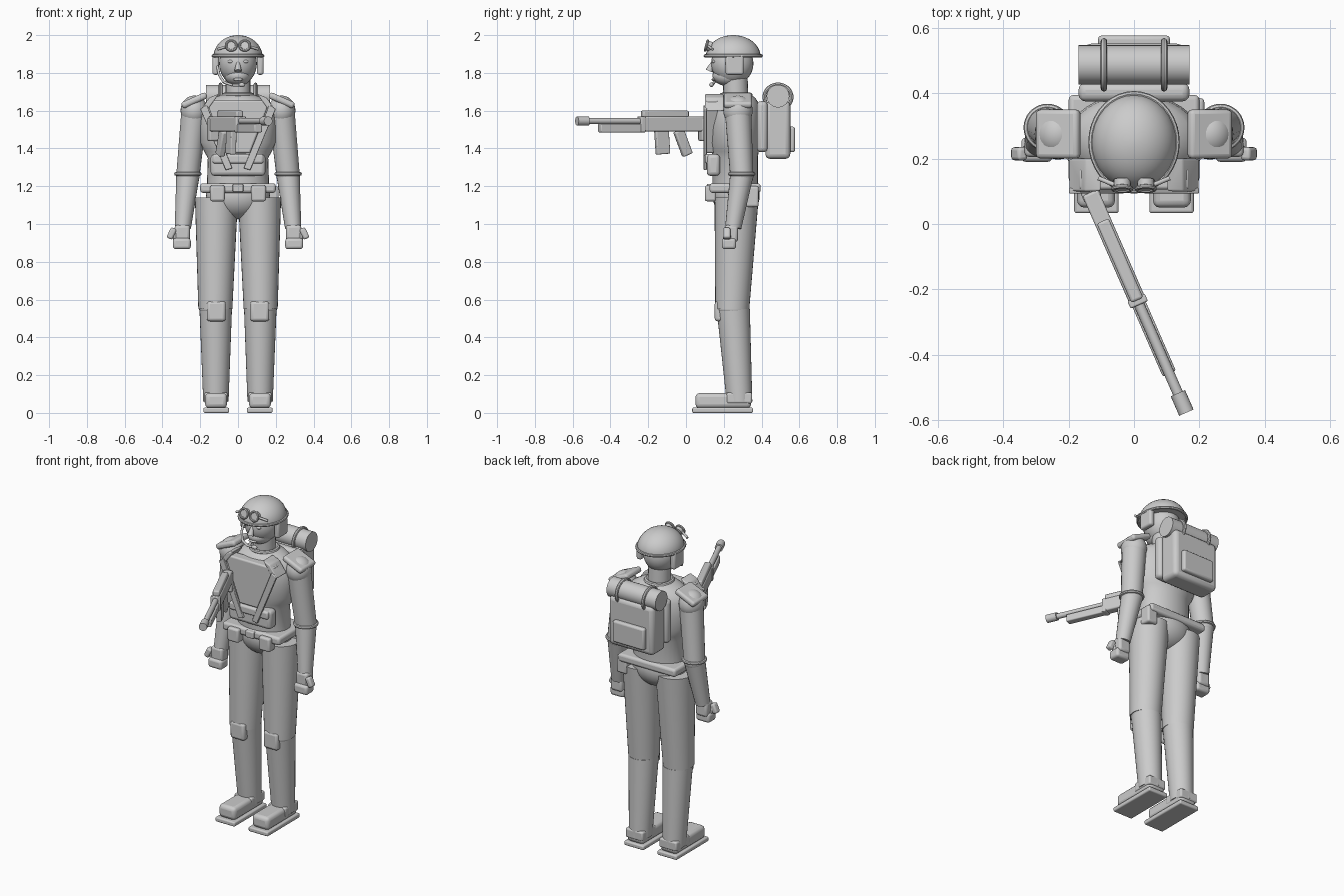
import bpy, bmesh, math
from mathutils import Vector, Matrix

if "Cube" in bpy.data.objects:
    bpy.data.objects.remove(bpy.data.objects["Cube"])

mat = bpy.data.materials.new("plain_grey")
mat.diffuse_color = (0.6, 0.6, 0.6, 1)
mat.use_nodes = True
mat.node_tree.nodes["Principled BSDF"].inputs["Base Color"].default_value = mat.diffuse_color


def finish(name, bm, bevel=0.0, loc=(0, 0, 0), rot=None, smooth=True):
    """Turn a bmesh into a named, shaded object."""
    bmesh.ops.recalc_face_normals(bm, faces=bm.faces)
    me = bpy.data.meshes.new(name)
    bm.to_mesh(me)
    bm.free()
    me.materials.append(mat)
    ob = bpy.data.objects.new(name, me)
    bpy.context.collection.objects.link(ob)
    ob.matrix_world = Matrix.Translation(loc) @ (rot or Matrix())
    if bevel:
        m = ob.modifiers.new("bevel", 'BEVEL')
        m.width, m.segments, m.limit_method = bevel, 3, 'ANGLE'
    if smooth:
        bpy.ops.object.select_all(action='DESELECT')
        ob.select_set(True)
        bpy.context.view_layer.objects.active = ob
        bpy.ops.object.shade_smooth_by_angle(angle=math.radians(40))
    return ob


def box(name, x, y, z, bevel=0.012, rot=None):
    """Rounded box from its x, y and z ranges, turned about its centre."""
    bm = bmesh.new()
    bmesh.ops.create_cube(bm, size=1)
    size = [r[1] - r[0] for r in (x, y, z)]
    bmesh.ops.scale(bm, vec=size, verts=bm.verts)
    return finish(name, bm, min(bevel, min(size) * 0.45), [sum(r) / 2 for r in (x, y, z)], rot)


def loft(name, rings, n=32, bevel=0.0):
    """Closed loft through horizontal ellipses (x, y, z, rx, ry)."""
    bm = bmesh.new()
    loops = [[bm.verts.new((x + rx * math.cos(2 * math.pi * i / n),
                            y + ry * math.sin(2 * math.pi * i / n), z)) for i in range(n)]
             for x, y, z, rx, ry in rings]
    for a, b in zip(loops, loops[1:]):
        for i in range(n):
            bm.faces.new((a[i], a[(i + 1) % n], b[(i + 1) % n], b[i]))
    bm.faces.new(loops[0][::-1])
    bm.faces.new(loops[-1])
    return finish(name, bm, bevel)


def rod(name, a, b, r1, r2=None, n=20):
    """Tapered cylinder between two points."""
    a, b = Vector(a), Vector(b)
    bm = bmesh.new()
    bmesh.ops.create_cone(bm, cap_ends=True, segments=n, radius1=r1,
                          radius2=r1 if r2 is None else r2, depth=(b - a).length)
    return finish(name, bm, 0, (a + b) / 2, (b - a).to_track_quat('Z', 'Y').to_matrix().to_4x4())


def ball(name, c, r):
    bm = bmesh.new()
    bmesh.ops.create_uvsphere(bm, u_segments=28, v_segments=16, radius=1)
    bmesh.ops.scale(bm, vec=r, verts=bm.verts)
    return finish(name, bm, 0, c)


def ring(name, c, rx, ry, t, rot=None):
    """Elliptical torus."""
    bm = bmesh.new()
    n, k = 36, 8
    vs = [[bm.verts.new(((rx + t * math.cos(q)) * math.cos(p), (ry + t * math.cos(q)) * math.sin(p),
                         t * math.sin(q))) for q in [2 * math.pi * j / k for j in range(k)]]
          for p in [2 * math.pi * i / n for i in range(n)]]
    for i in range(n):
        for j in range(k):
            i2, j2 = (i + 1) % n, (j + 1) % k
            bm.faces.new((vs[i][j], vs[i2][j], vs[i2][j2], vs[i][j2]))
    return finish(name, bm, 0, c, rot)


def prism(name, pts, y0, y1, bevel=0.006):
    """Front-facing (x, z) outline extruded along y."""
    bm = bmesh.new()
    f = bm.faces.new([bm.verts.new((x, y0, z)) for x, z in pts])
    g = bmesh.ops.extrude_face_region(bm, geom=[f])
    bmesh.ops.translate(bm, vec=(0, y1 - y0, 0), verts=[v for v in g['geom'] if isinstance(v, bmesh.types.BMVert)])
    return finish(name, bm, bevel)


def span(s, a, b):
    return tuple(sorted((s * a, s * b)))


def turn(deg, axis):
    return Matrix.Rotation(math.radians(deg), 4, axis)


# Torso, pelvis, neck
loft("torso", [(0, .26, 1.19, .165, .12), (0, .26, 1.35, .16, .12), (0, .26, 1.385, .18, .125),
               (0, .26, 1.43, .2, .135), (0, .26, 1.52, .205, .14), (0, .26, 1.6, .2, .135),
               (0, .26, 1.64, .175, .125), (0, .265, 1.67, .125, .1), (0, .265, 1.69, .07, .07)])
ball("pelvis", (0, .265, 1.15), (.17, .125, .125))
rod("neck", (0, .265, 1.65), (0, .26, 1.78), .066)
ring("collar", (0, .265, 1.682), .075, .075, .013)

# Head and face
ball("head", (0, .245, 1.85), (.1, .112, .115))
ball("jaw", (0, .225, 1.785), (.07, .085, .055))
rod("nose", (0, .122, 1.81), (0, .145, 1.865), .02, .006, 10)
ball("mouth", (0, .147, 1.765), (.028, .012, .008))
for s in (-1, 1):
    ball("eye", (s * .038, .148, 1.86), (.017, .01, .009))

# Helmet dome with brim
dome = [(0, .25, 1.885, .134, .15)]
dome += [(0, .25, 1.885 + .115 * math.sin(a), .13 * math.cos(a), .145 * math.cos(a))
         for a in [math.radians(d) for d in range(0, 90, 9)]]
loft("helmet", dome + [(0, .25, 2.0, .006, .006)])
ring("helmet_brim", (0, .25, 1.89), .131, .148, .009)
for s in (-1, 1):
    box("ear_flap", span(s, .1, .135), (.21, .305), (1.79, 1.895))
    ring("goggle_rim", (s * .036, .108, 1.945), .027, .027, .007, turn(75, 'X'))
    rod("goggle_lens", (s * .036, .135, 1.938), (s * .036, .107, 1.945), .026)
    rod("goggle_arm", (s * .06, .12, 1.94), (s * .108, .14, 1.925), .007)

# Chin strap and boom running from the ear to the mouth
path = [(-.11, .22, 1.84), (-.1, .18, 1.79), (-.075, .15, 1.75), (-.03, .135, 1.735), (.02, .135, 1.735)]
for a, b in zip(path, path[1:]):
    rod("mouth_boom", a, b, .007, n=10)
ball("boom_tip", (.02, .135, 1.737), (.018, .012, .012))

# Chest panel, crossing straps and belly pouch
prism("chest_panel", [(-.17, 1.655), (.17, 1.655), (.065, 1.375), (-.065, 1.375)], .105, .17, .01)
for s in (-1, 1):
    prism("chest_strap", [(s * .2, 1.61), (s * .165, 1.63), (s * .03, 1.295), (s * .065, 1.285)], .093, .11, .004)
    prism("shoulder_strap", [(s * .1, 1.69), (s * .15, 1.67), (s * .2, 1.6), (s * .165, 1.6)], .1, .2)
box("belly_pouch", (-.145, .145), (.11, .18), (1.255, 1.37), .02)
box("belly_pouch_flap", (-.135, .135), (.1, .15), (1.32, 1.37), .012)

# Belt with pouches
box("belt", (-.2, .2), (.125, .395), (1.165, 1.215), .015)
box("belt_buckle", (-.028, .028), (.11, .15), (1.17, 1.212), .006)
for s in (-1, 1):
    box("belt_pouch", span(s, .07, .148), (.1, .16), (1.12, 1.205))
box("hip_pouch", (.145, .215), (.31, .385), (1.09, 1.2))

# Limbs, built once for each side
for s in (-1, 1):
    loft("thigh", [(s * .12, .245, .55, .09, .09), (s * .114, .268, 1.14, .114, .117)])
    loft("shin", [(s * .117, .283, .06, .067, .068), (s * .118, .25, .55, .086, .088)])
    ball("knee", (s * .12, .248, .55), (.086, .088, .04))
    box("knee_pad", span(s, .065, .165), (.152, .2), (.485, .592), .016)
    box("boot_sole", span(s, .047, .183), (.033, .355), (0, .028), .008)
    box("boot", span(s, .058, .174), (.05, .345), (.025, .105), .022)
    box("boot_cuff", span(s, .056, .178), (.215, .35), (.05, .108), .01)

    ball("shoulder", (s * .232, .275, 1.6), (.072, .078, .08))
    rod("upper_arm", (s * .23, .275, 1.6), (s * .265, .295, 1.26), .07, .062)
    ball("elbow", (s * .265, .295, 1.26), (.063, .063, .063))
    ring("elbow_band", (s * .265, .295, 1.265), .063, .063, .01)
    rod("forearm", (s * .265, .295, 1.26), (s * .292, .25, .98), .062, .043)
    box("palm", span(s, .255, .335), (.205, .275), (.905, .995), .015)
    box("fingers", span(s, .25, .345), (.19, .265), (.867, .925), .015)
    rod("thumb", (s * .325, .225, .92), (s * .352, .215, .965), .016)
    box("thumb_tip", span(s, .335, .368), (.195, .235), (.92, .98), .01, turn(s * -25, 'Y'))
    box("shoulder_pad", span(s, .16, .303), (.2, .35), (1.637, 1.672), .014, turn(s * 24, 'Y'))

# Backpack with pocket
box("pack_frame", (-.17, .17), (.375, .432), (1.38, 1.65), .022)
box("backpack", (-.155, .155), (.42, .552), (1.345, 1.65), .025)
box("pack_pocket", (-.11, .11), (.54, .577), (1.38, 1.515), .012)

# Bedroll and its tie rings
rod("bedroll", (-.17, .487, 1.677), (.17, .487, 1.677), .06, n=32)
for s in (-1, 1):
    ring("bedroll_tie", (s * .092, .487, 1.672), .067, .072, .01, turn(90, 'Y'))

# Rifle: local x runs from stock to muzzle, then aimed forward
aim = Matrix.Translation((-.14, .11, 0)) @ turn(-66.4, 'Z')
gun = [
    box("rifle_receiver", (.015, .375), (-.026, .026), (1.49, 1.57), .008),
    box("rifle_stock_end", (0, .04), (-.028, .028), (1.44, 1.56), .008),
    box("rifle_rail", (.11, .375), (-.02, .02), (1.565, 1.6), .008),
    box("rifle_handguard", (.37, .62), (-.022, .022), (1.485, 1.53), .006),
    box("rifle_collar", (.365, .39), (-.029, .029), (1.485, 1.57), .005),
    rod("rifle_barrel", (.37, 0, 1.545), (.7, 0, 1.545), .016),
    rod("rifle_muzzle", (.685, 0, 1.545), (.75, 0, 1.545), .024),
    box("rifle_magazine", (.22, .295), (-.016, .016), (1.37, 1.5), .006, turn(4, 'Y')),
    box("rifle_grip", (.11, .165), (-.018, .018), (1.36, 1.5), .008, turn(22, 'Y')),
]
for g in gun:
    g.matrix_world = aim @ g.matrix_world
